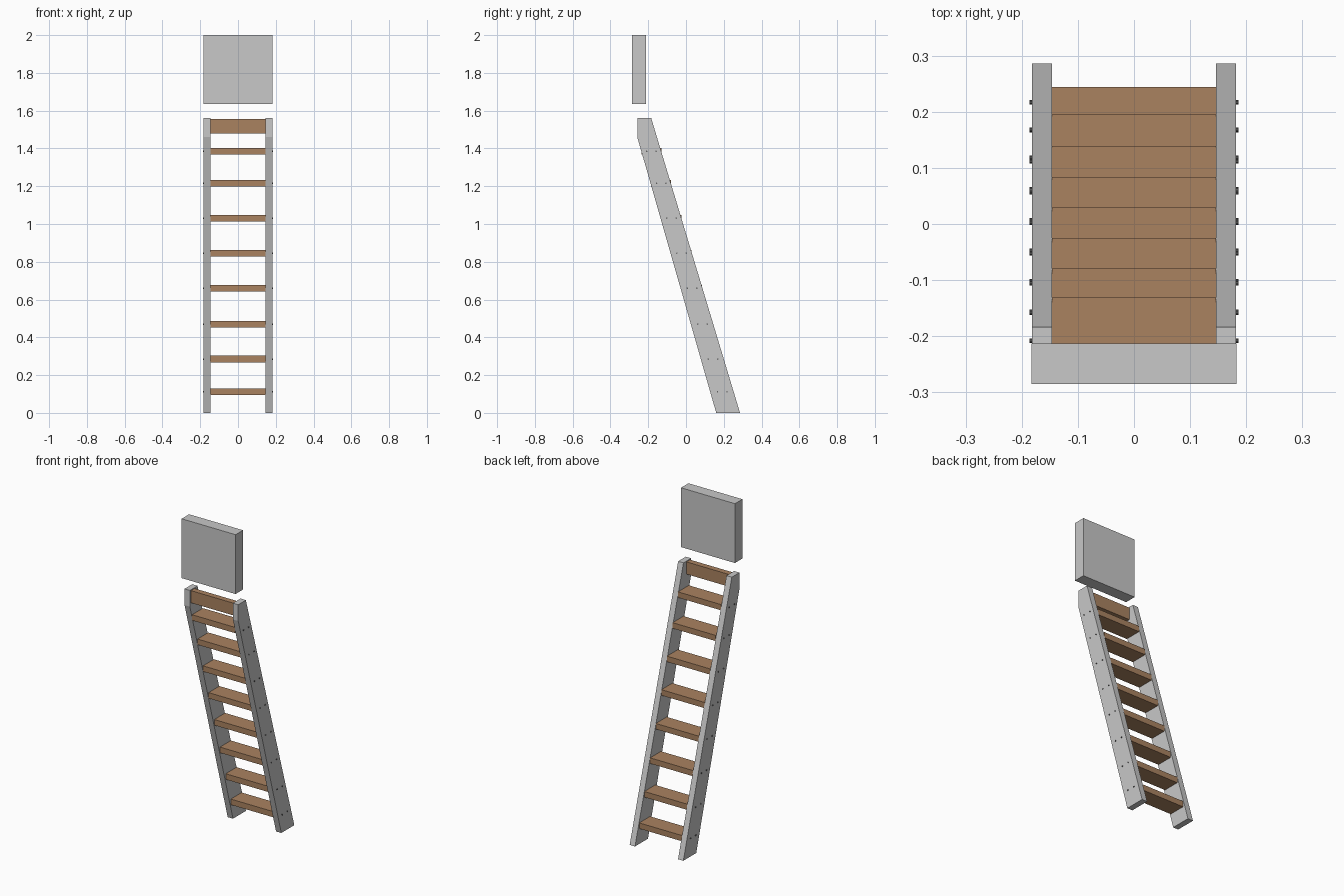
import bpy, bmesh, math
from mathutils import Matrix

if "Cube" in bpy.data.objects:
    bpy.data.objects.remove(bpy.data.objects["Cube"])


def material(name, rgb):
    m = bpy.data.materials.new(name)
    m.diffuse_color = (*rgb, 1)
    m.use_nodes = True
    m.node_tree.nodes["Principled BSDF"].inputs["Base Color"].default_value = m.diffuse_color
    return m


GREY = material("painted grey", (0.58, 0.58, 0.58))
WOOD = material("brown wood", (0.40, 0.225, 0.118))
METAL = material("dark metal", (0.12, 0.12, 0.12))


def finish(name, bm, mat):
    bmesh.ops.recalc_face_normals(bm, faces=bm.faces)
    mesh = bpy.data.meshes.new(name)
    bm.to_mesh(mesh)
    bm.free()
    mesh.materials.append(mat)
    ob = bpy.data.objects.new(name, mesh)
    bpy.context.collection.objects.link(ob)
    return ob


def extrude_x(name, profile, x0, x1, mat):
    """Extrude a (y, z) outline along x."""
    bm = bmesh.new()
    face = bm.faces.new([bm.verts.new((x0, y, z)) for y, z in profile])
    ext = bmesh.ops.extrude_face_region(bm, geom=[face])
    verts = [g for g in ext["geom"] if isinstance(g, bmesh.types.BMVert)]
    bmesh.ops.translate(bm, verts=verts, vec=(x1 - x0, 0, 0))
    return finish(name, bm, mat)


def box(name, x, y0, y1, z0, z1, mat):
    return extrude_x(name, [(y0, z0), (y1, z0), (y1, z1), (y0, z1)], -x, x, mat)


# Leaning side rails, cut level at the foot and plumb at the upper front
rail = [(0.160, 0), (0.286, 0), (-0.184, 1.56), (-0.258, 1.56), (-0.258, 1.46)]
for side, label in ((-1, "left"), (1, "right")):
    extrude_x(label + "_rail", rail, side * 0.146, side * 0.182, GREY)

# Treads: (back edge y, centre z), each with two bolts per side
treads = [(0.244, 0.111), (0.195, 0.285), (0.139, 0.470), (0.084, 0.660),
          (0.029, 0.846), (-0.025, 1.031), (-0.079, 1.216), (-0.131, 1.385)]
bolts = bmesh.new()
for i, (back, z) in enumerate(treads):
    box(f"tread_{i + 1}", 0.146, back - 0.105, back, z - 0.0175, z + 0.0175, WOOD)
    for side in (-1, 1):
        for dy in (-0.025, 0.025):
            m = (Matrix.Translation((side * 0.183, back - 0.052 + dy, z))
                 @ Matrix.Rotation(math.pi / 2, 4, 'Y'))
            bmesh.ops.create_cone(bolts, cap_ends=True, segments=10, radius1=0.004,
                                  radius2=0.004, depth=0.006, matrix=m)
finish("bolt_heads", bolts, METAL)

# Upright board joining the rails at the top
box("top_board", 0.146, -0.248, -0.213, 1.48, 1.555, WOOD)

# Separate wall panel above the ladder
box("upper_panel", 0.183, -0.285, -0.213, 1.636, 2.0, GREY)
